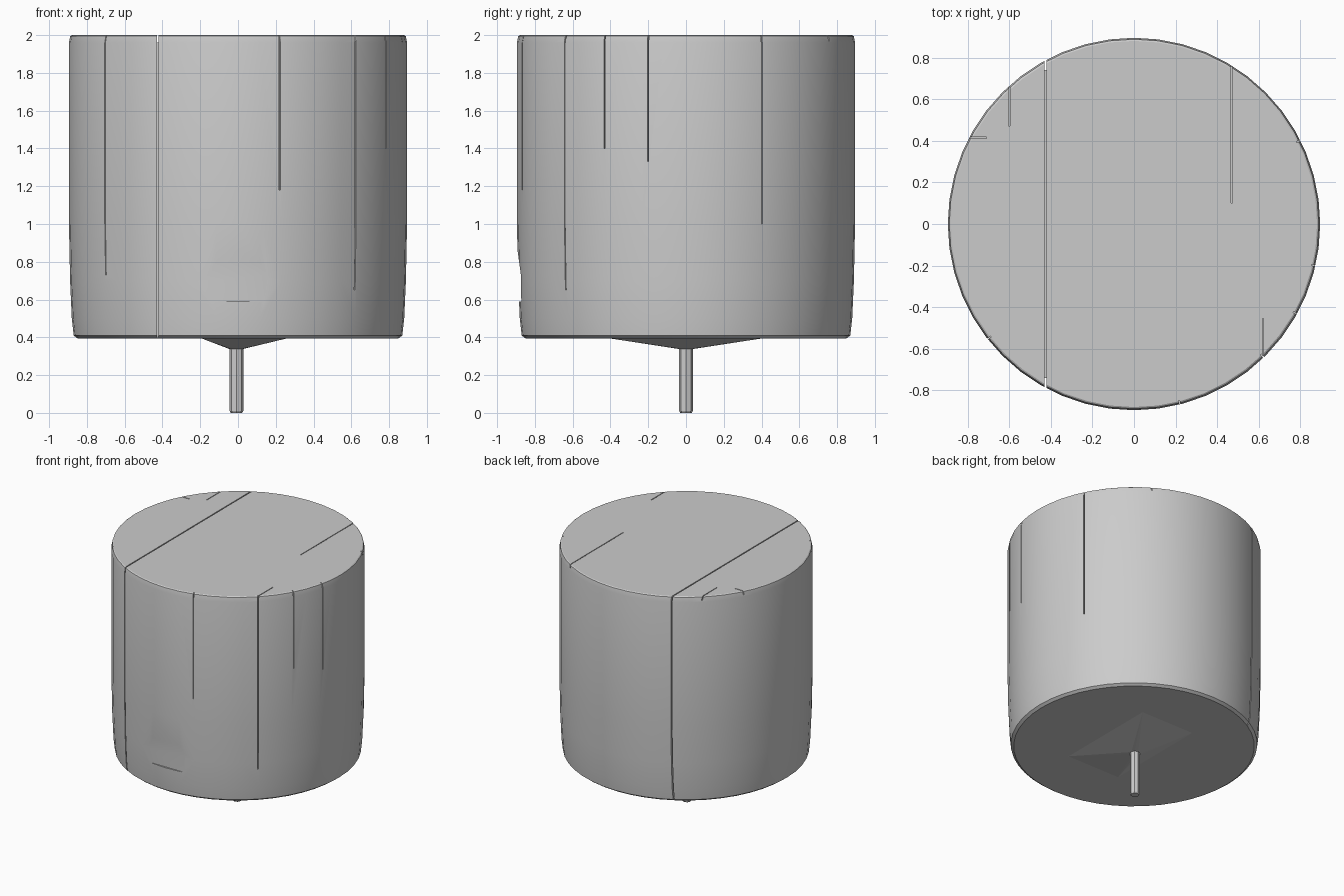
import bpy, bmesh, math
from mathutils import Matrix

if "Cube" in bpy.data.objects:
    bpy.data.objects.remove(bpy.data.objects["Cube"])

TAU = math.tau


def make(name, bm):
    bmesh.ops.recalc_face_normals(bm, faces=bm.faces[:])
    me = bpy.data.meshes.new(name)
    bm.to_mesh(me)
    bm.free()
    ob = bpy.data.objects.new(name, me)
    bpy.context.collection.objects.link(ob)
    return ob


def lathe(name, profile, sides, y=0.0):
    bm = bmesh.new()
    rings = [[bm.verts.new((r * math.cos(TAU * i / sides), y + r * math.sin(TAU * i / sides), z))
              for i in range(sides)] for r, z in profile]
    for a, b in zip(rings, rings[1:]):
        for i in range(sides):
            j = (i + 1) % sides
            bm.faces.new((a[i], a[j], b[j], b[i]))
    bm.faces.new(rings[0][::-1])
    bm.faces.new(rings[-1])
    return make(name, bm)


def box(name, centre, size, turn=0.0):
    bm = bmesh.new()
    bmesh.ops.create_cube(bm, size=1, matrix=Matrix.Translation(centre)
                          @ Matrix.Rotation(turn, 4, 'Z') @ Matrix.Diagonal((*size, 1)))
    return make(name, bm)


def cut(target, cutter):
    mod = target.modifiers.new("cut", 'BOOLEAN')
    mod.operation, mod.solver, mod.object = 'DIFFERENCE', 'EXACT', cutter
    bpy.context.view_layer.objects.active = target
    bpy.ops.object.modifier_apply(modifier=mod.name)
    bpy.data.objects.remove(cutter)


# Drum with a slightly rounded lower edge
drum = lathe("drum", [(0.85, 0.395), (0.87, 0.41), (0.88, 0.5), (0.889, 0.7), (0.895, 1.0),
                      (0.895, 1.96), (0.888, 1.995), (0.88, 2.0)], 48)

# Shallow dent low on the front
bm = bmesh.new()
dent = [(-0.97, 0.875), (-0.894, 0.875), (-0.874, 0.73), (-0.872, 0.59), (-0.97, 0.59)]
face = bm.faces.new([bm.verts.new((-0.3, y, z)) for y, z in dent])
ext = bmesh.ops.extrude_face_region(bm, geom=[face])
bmesh.ops.translate(bm, vec=(0.6, 0, 0), verts=[v for v in ext["geom"] if isinstance(v, bmesh.types.BMVert)])
cut(drum, make("dent_cutter", bm))

# Long seam running over the top and down both sides
X = -0.425
cut(drum, box("seam_cutter", (X, 0, 2.0), (0.008, 2, 0.08)))
for s in (-1, 1):
    cut(drum, box("seam_cutter", (X, s * 0.79, 1.2), (0.008, 0.1, 1.8)))

# Short seams on the top
for c, size in [((0.47, 0.5, 2), (0.006, 0.8, 0.06)), ((0.62, -0.58, 2), (0.006, 0.25, 0.06)),
                ((-0.78, 0.415, 2), (0.14, 0.006, 0.06)), ((-0.6, 0.58, 2), (0.006, 0.22, 0.06))]:
    cut(drum, box("seam_cutter", c, size))

# Vertical side seams: angle, low end, high end
for angle, z0, z1 in [(math.asin(-0.43 / 0.89), 1.4, 2.1), (math.asin(-0.2 / 0.89), 1.33, 2.1),
                      (math.asin(0.4 / 0.89), 1.0, 2.1), (-math.acos(0.22 / 0.89), 1.18, 2.1),
                      (-math.acos(0.62 / 0.89), 0.65, 2.1), (-math.acos(-0.7 / 0.89), 0.73, 2.1)]:
    pos = (0.9 * math.cos(angle), 0.9 * math.sin(angle), (z0 + z1) / 2)
    cut(drum, box("seam_cutter", pos, (0.05, 0.006, z1 - z0), angle))

# Shallow cone-like boss under the drum
bm = bmesh.new()
for p in [(0.27, -0.42), (0.27, 0.42), (-0.2, 0.42), (-0.2, -0.42)]:
    bm.verts.new((*p, 0.397))
for i in range(8):
    bm.verts.new((-0.01 + 0.035 * math.cos(TAU * i / 8), 0.035 * math.sin(TAU * i / 8), 0.338))
bmesh.ops.convex_hull(bm, input=bm.verts[:])
make("underside_boss", bm)

# Thin post the drum stands on
post = lathe("post", [(0.03, 0.0), (0.036, 0.01), (0.036, 0.36)], 8)
post.location.x = -0.008

# Smooth the curved wall
bpy.ops.object.select_all(action='DESELECT')
drum.select_set(True)
bpy.context.view_layer.objects.active = drum
bpy.ops.object.shade_smooth_by_angle(angle=math.radians(20))
